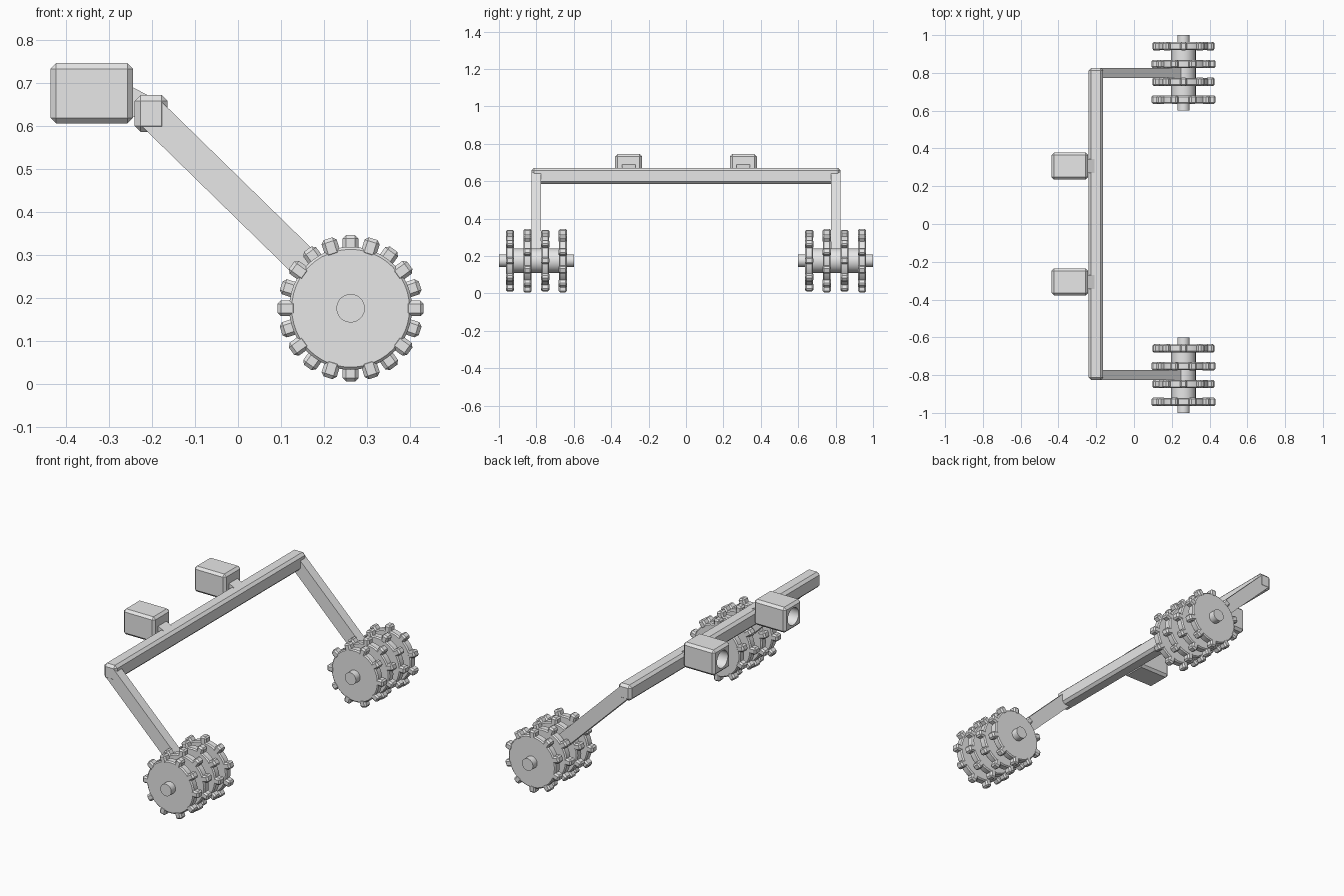
import bpy
import math
from mathutils import Vector, Matrix

cube = bpy.data.objects.get("Cube")
if cube:
    bpy.data.objects.remove(cube, do_unlink=True)

GREY = (0.8, 0.8, 0.8, 1.0)
steel = bpy.data.materials.new("plain_grey")
steel.use_nodes = True
steel.diffuse_color = GREY
steel.node_tree.nodes["Principled BSDF"].inputs["Base Color"].default_value = GREY


def finish(obj, name, bevel=0.0):
    """Name the part, colour it, and apply an optional chamfer."""
    obj.name = name
    obj.data.materials.append(steel)
    if bevel:
        mod = obj.modifiers.new("chamfer", "BEVEL")
        mod.width = bevel
        mod.segments = 1
        mod.limit_method = "ANGLE"
        mod.angle_limit = math.radians(40)
        bpy.ops.object.modifier_apply(modifier=mod.name)
    return obj


def box(name, centre, size, bevel=0.0, tilt=0.0):
    """Box turned about the y axis by tilt."""
    bpy.ops.mesh.primitive_cube_add(size=1)
    obj = bpy.context.object
    obj.data.transform(Matrix.Diagonal((*size, 1)))
    finish(obj, name, bevel)
    obj.location = centre
    obj.rotation_euler.y = tilt
    return obj


def cylinder(name, centre, radius, length, axis="Y", bevel=0.0, sides=48):
    bpy.ops.mesh.primitive_cylinder_add(vertices=sides, radius=radius, depth=length)
    obj = bpy.context.object
    turn = Matrix.Rotation(math.pi / 2, 4, "X" if axis == "Y" else "Y")
    obj.data.transform(turn)
    finish(obj, name, bevel)
    obj.location = centre
    bpy.ops.object.shade_smooth_by_angle(angle=math.radians(30))
    return obj


AXLE = Vector((0.262, 0, 0.175))
BEAM = Vector((-0.202, 0, 0.628))
TEETH = 10
DISC_GAP = 0.0943


def tooth_ring(name, y, phase):
    """Ten chamfered blocks around the rim of a disc."""
    for i in range(TEETH):
        a = phase + i * math.tau / TEETH
        reach = Vector((math.cos(a), 0, math.sin(a))) * 0.148
        box(f"{name}_{i + 1}", AXLE + reach + Vector((0, y, 0)),
            (0.044, 0.044, 0.037), 0.008, -a)


# Cross beam
box("cross_beam", BEAM, (0.077, 1.654, 0.086), 0.014)

# Arms and wheel sets at both ends
for side, s in (("front", -1), ("back", 1)):
    offset = Vector((0, 0.8 * s, 0))
    run = AXLE - BEAM
    box(side + "_arm", (AXLE + BEAM) / 2 + offset, (run.length, 0.052, 0.073),
        tilt=math.atan2(-run.z, run.x))
    cylinder(side + "_axle", AXLE + offset, 0.033, 0.4)
    cylinder(side + "_hub", AXLE + offset, 0.065, DISC_GAP * 3)
    for k in range(4):
        y = offset.y + (k - 1.5) * DISC_GAP
        cylinder(f"{side}_disc_{k + 1}", AXLE + Vector((0, y, 0)), 0.143, 0.042,
                 bevel=0.006)
        tooth_ring(f"{side}_tooth_{k + 1}", y, (k % 2) * math.pi / TEETH)

# Hitch sockets with a round bore, joined to the beam by sloped necks
for side, s in (("front", -1), ("back", 1)):
    y = 0.307 * s
    socket = box(side + "_socket", (-0.34, y, 0.675), (0.192, 0.144, 0.14), 0.013)
    cutter = cylinder("bore_cutter", (-0.39, y, 0.675), 0.047, 0.14, axis="X", sides=32)
    cutter.hide_render = True
    bpy.context.view_layer.update()
    bpy.context.view_layer.objects.active = socket
    bore = socket.modifiers.new("bore", "BOOLEAN")
    bore.operation = "DIFFERENCE"
    bore.solver = "EXACT"
    bore.object = cutter
    bpy.ops.object.modifier_apply(modifier=bore.name)
    bpy.data.objects.remove(cutter, do_unlink=True)
    box(side + "_neck", (-0.237, y, 0.651), (0.075, 0.072, 0.06),
        tilt=math.radians(27))
